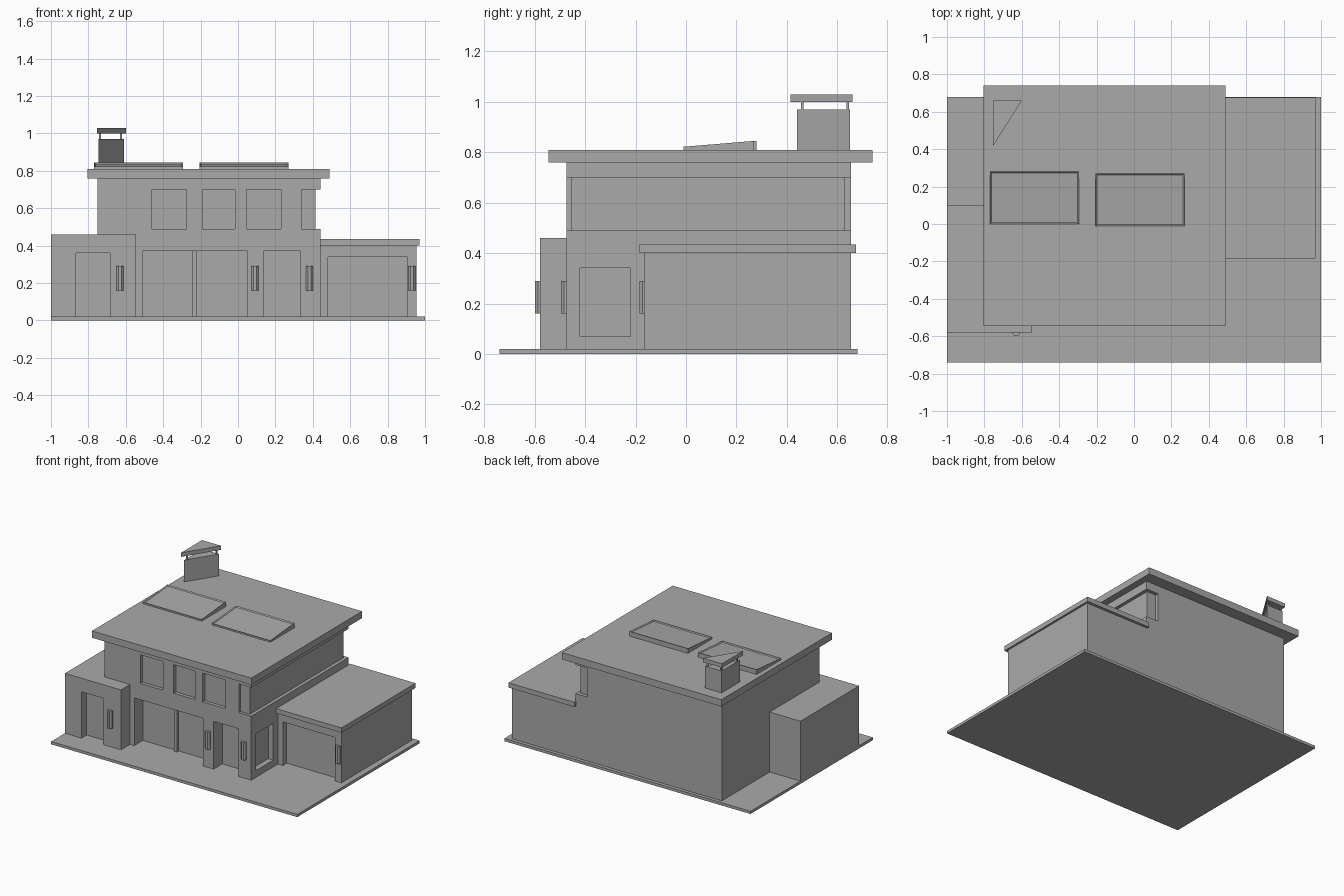
import bpy, bmesh

default = bpy.data.objects.get("Cube")
if default:
    bpy.data.objects.remove(default, do_unlink=True)

GREY = (0.4, 0.4, 0.4, 1)
grey = bpy.data.materials.new("plain grey")
grey.use_nodes = True
grey.diffuse_color = GREY
grey.node_tree.nodes["Principled BSDF"].inputs["Base Color"].default_value = GREY


def finish(name, bm):
    bmesh.ops.recalc_face_normals(bm, faces=bm.faces)
    mesh = bpy.data.meshes.new(name)
    bm.to_mesh(mesh)
    bm.free()
    mesh.materials.append(grey)
    obj = bpy.data.objects.new(name, mesh)
    bpy.context.collection.objects.link(obj)
    return obj


def prism(name, outline, z0, z1):
    """Extrude a plan outline from z0 up to z1."""
    bm = bmesh.new()
    base = bm.faces.new([bm.verts.new((x, y, z0)) for x, y in outline])
    top = bmesh.ops.extrude_face_region(bm, geom=[base])["geom"]
    verts = [v for v in top if isinstance(v, bmesh.types.BMVert)]
    bmesh.ops.translate(bm, verts=verts, vec=(0, 0, z1 - z0))
    return finish(name, bm)


def box(name, x0, x1, y0, y1, z0, z1):
    return prism(name, [(x0, y0), (x1, y0), (x1, y1), (x0, y1)], z0, z1)


def carve(target, *bounds):
    """Cut a box-shaped recess into a wall block."""
    cutter = box("recess_cutter", *bounds)
    cutter.hide_render = True
    mod = target.modifiers.new("recess", "BOOLEAN")
    mod.operation, mod.solver, mod.object = "DIFFERENCE", "EXACT", cutter
    bpy.context.view_layer.objects.active = target
    bpy.ops.object.modifier_apply(modifier=mod.name)
    bpy.data.objects.remove(cutter, do_unlink=True)


FLOOR = 0.02
FRONT = -0.475
BACK = 0.655

# Ground slab
box("ground_slab", -1, 1, -0.74, 0.68, 0, FLOOR)

# Main house with ground floor recesses and upper windows
house = box("main_house", -0.75, 0.44, FRONT, BACK, FLOOR, 0.77)
for x0, x1 in ((-0.51, 0.05), (0.135, 0.335)):
    carve(house, x0, x1, -0.6, FRONT + 0.1, 0.01, 0.37)
for x0, x1 in ((-0.46, -0.275), (-0.19, -0.015), (0.045, 0.23)):
    carve(house, x0, x1, -0.6, FRONT + 0.025, 0.49, 0.70)
carve(house, 0.40, 0.6, -0.42, -0.22, 0.07, 0.34)

# Window band wrapping round the left side and both its corners
carve(house, 0.415, 0.6, -0.7, 0.8, 0.49, 0.70)
carve(house, 0.34, 0.7, -0.8, -0.455, 0.49, 0.70)
carve(house, 0.34, 0.7, 0.63, 0.9, 0.49, 0.70)
box("glazing_post", -0.245, -0.22, -0.395, -0.37, FLOOR, 0.37)
box("main_roof", -0.805, 0.49, -0.545, 0.74, 0.76, 0.81)

# Entrance wing
wing = box("entrance_wing", -1, -0.545, -0.58, 0.1, FLOOR, 0.46)
carve(wing, -0.865, -0.685, -0.7, -0.52, 0.01, 0.36)

# Garage
garage = box("garage", 0.43, 0.955, -0.165, BACK, FLOOR, 0.41)
carve(garage, 0.48, 0.905, -0.4, -0.12, 0.01, 0.34)
box("garage_roof", 0.435, 0.97, -0.185, 0.675, 0.4, 0.435)

# Wall lamps with chamfered fronts
for i, (x, y) in enumerate(((-0.63, -0.58), (0.09, FRONT), (0.383, FRONT), (0.93, -0.165))):
    outline = [(x - 0.019, y + 0.005), (x - 0.019, y - 0.008), (x - 0.008, y - 0.02),
               (x + 0.008, y - 0.02), (x + 0.019, y - 0.008), (x + 0.019, y + 0.005)]
    prism(f"wall_lamp_{i + 1}", outline, 0.16, 0.29)


# Tilted roof panels with sunken centres
def roof_panel(name, x, y):
    bm = bmesh.new()
    bmesh.ops.create_cube(bm, size=1)
    for v in bm.verts:
        rear, upper = v.co.y > 0, v.co.z > 0
        v.co.x = x + (v.co.x + 0.5) * 0.475
        v.co.y = y + (v.co.y + 0.5) * 0.28
        v.co.z = (0.845 if rear else 0.822) if upper else 0.805
    bm.normal_update()
    top = max(bm.faces, key=lambda f: f.normal.z)
    bmesh.ops.inset_region(bm, faces=[top], thickness=0.01, depth=0)
    bmesh.ops.translate(bm, verts=top.verts, vec=(0, 0, -0.007))
    return finish(name, bm)


roof_panel("roof_panel_right", -0.77, 0)
roof_panel("roof_panel_left", -0.205, -0.01)

# Triangular chimney, cap and posts
prism("chimney", [(-0.745, 0.65), (-0.745, 0.44), (-0.61, 0.65)], 0.80, 0.97)
prism("chimney_cap", [(-0.755, 0.66), (-0.755, 0.415), (-0.6, 0.66)], 1.0, 1.03)
for i, (x, y) in enumerate(((-0.737, 0.462), (-0.737, 0.642), (-0.625, 0.642))):
    box(f"chimney_post_{i + 1}", x - 0.005, x + 0.005, y - 0.005, y + 0.005, 0.965, 1.005)
